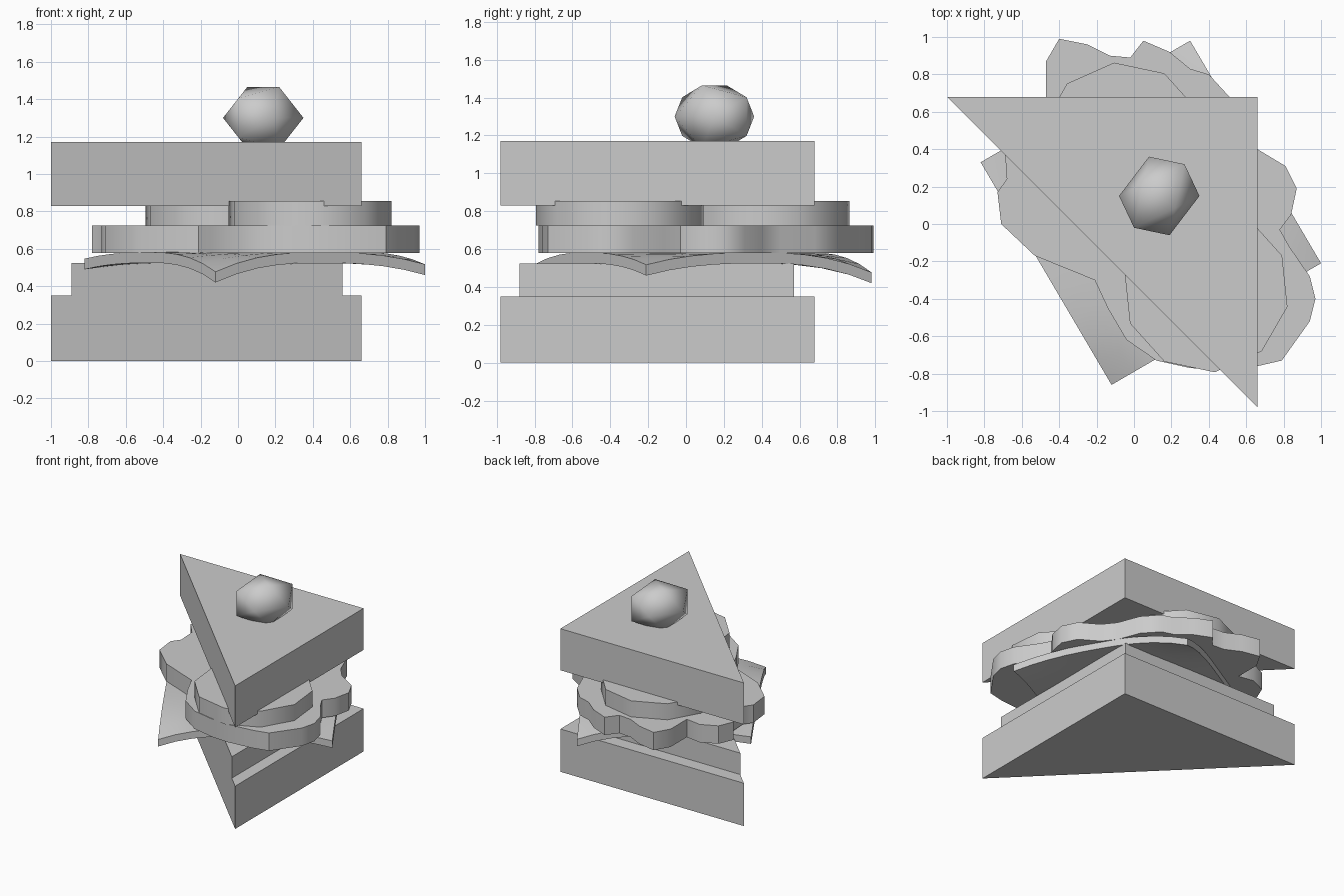
import bpy, bmesh, math
from mathutils import Vector

if "Cube" in bpy.data.objects:
    bpy.data.objects.remove(bpy.data.objects["Cube"])


def finish(name, bm, smooth=None):
    bmesh.ops.recalc_face_normals(bm, faces=bm.faces[:])
    me = bpy.data.meshes.new(name)
    bm.to_mesh(me)
    bm.free()
    ob = bpy.data.objects.new(name, me)
    bpy.context.collection.objects.link(ob)
    if smooth is not None:
        bpy.ops.object.select_all(action='DESELECT')
        ob.select_set(True)
        bpy.context.view_layer.objects.active = ob
        bpy.ops.object.shade_smooth_by_angle(angle=math.radians(smooth))
    return ob


def prism(name, outline, z0, z1, smooth=None):
    bm = bmesh.new()
    face = bm.faces.new([bm.verts.new((x, y, z0)) for x, y in outline])
    ext = bmesh.ops.extrude_face_region(bm, geom=[face], use_keep_orig=True)
    for v in ext['geom']:
        if isinstance(v, bmesh.types.BMVert):
            v.co.z = z1
    return finish(name, bm, smooth)


# Bread slices and the triangular filling on the lower slice
bread = [(-1, 0.68), (0.66, -0.98), (0.66, 0.68)]
prism("bottom_bread", bread, 0, 0.35)
prism("ham_slice", [(-0.89, 0.57), (0.56, -0.88), (0.56, 0.57)], 0.35, 0.525)
prism("top_bread", bread, 0.83, 1.17)

# Cheese: rotated square whose corners droop
centre = Vector((0.09, 0.06))
ax_u, ax_v = Vector((0.56, 0.325)), Vector((-0.35, 0.595))
drops = {(-1, -1): 0.105, (1, -1): 0.065, (1, 1): 0.105, (-1, 1): 0.035}
bm = bmesh.new()
bmesh.ops.create_grid(bm, x_segments=10, y_segments=10, size=1)
for v in bm.verts:
    u, w = v.co.x, v.co.y
    p = centre + ax_u * u + ax_v * w
    drop = drops[(1 if u > 0 else -1, 1 if w > 0 else -1)]
    v.co = (p.x, p.y, 0.525 - drop * abs(u * w) ** 2.5)
ext = bmesh.ops.extrude_face_region(bm, geom=bm.faces[:], use_keep_orig=True)
for v in ext['geom']:
    if isinstance(v, bmesh.types.BMVert):
        v.co.z += 0.057
finish("cheese_slice", bm, 40)

# Lettuce: ruffled leaf outline
leaf = [(-0.47, 0.87), (-0.47, 0.66), (-0.60, 0.68), (-0.73, 0.62), (-0.78, 0.50),
        (-0.69, 0.39), (-0.68, 0.24), (-0.73, 0.17), (-0.71, 0.0), (-0.53, -0.17),
        (-0.21, -0.30), (-0.14, -0.45), (-0.04, -0.62), (0.12, -0.73), (0.30, -0.77),
        (0.45, -0.78), (0.66, -0.76), (0.79, -0.73), (0.94, -0.52), (0.97, -0.40),
        (0.94, -0.28), (0.83, -0.12), (0.78, -0.03), (0.84, 0.05), (0.87, 0.19),
        (0.81, 0.31), (0.66, 0.40), (0.58, 0.50), (0.51, 0.68), (0.40, 0.80),
        (0.30, 0.83), (0.19, 0.92), (0.05, 0.98), (-0.02, 0.89), (-0.13, 0.90),
        (-0.25, 0.96), (-0.40, 0.99)]
prism("lettuce_leaf", leaf, 0.578, 0.724, 40)

# Two ten-sided tomato slices
for name, cx, cy in (("tomato_front", 0.385, -0.35), ("tomato_back", -0.06, 0.42)):
    ring = [math.radians(24 + 36 * i) for i in range(10)]
    prism(name, [(cx + 0.445 * math.cos(a), cy + 0.445 * math.sin(a)) for a in ring],
          0.724, 0.855, 40)

# Olive: squashed icosahedron lying on its side, sunk into the top slice
bm = bmesh.new()
oc = Vector((0.135, 0.15, 1.30))
for s in (-1, 1):
    bm.verts.new(oc + Vector((0.215 * s, 0, 0)))
    for i in range(5):
        a = math.radians(72 * i)
        y = -s * 0.21 * math.cos(a)
        bm.verts.new(oc + Vector((0.099 * s + 0.21 * y, y, 0.1735 * math.sin(a))))
bmesh.ops.convex_hull(bm, input=bm.verts[:])
finish("olive", bm, 75)
